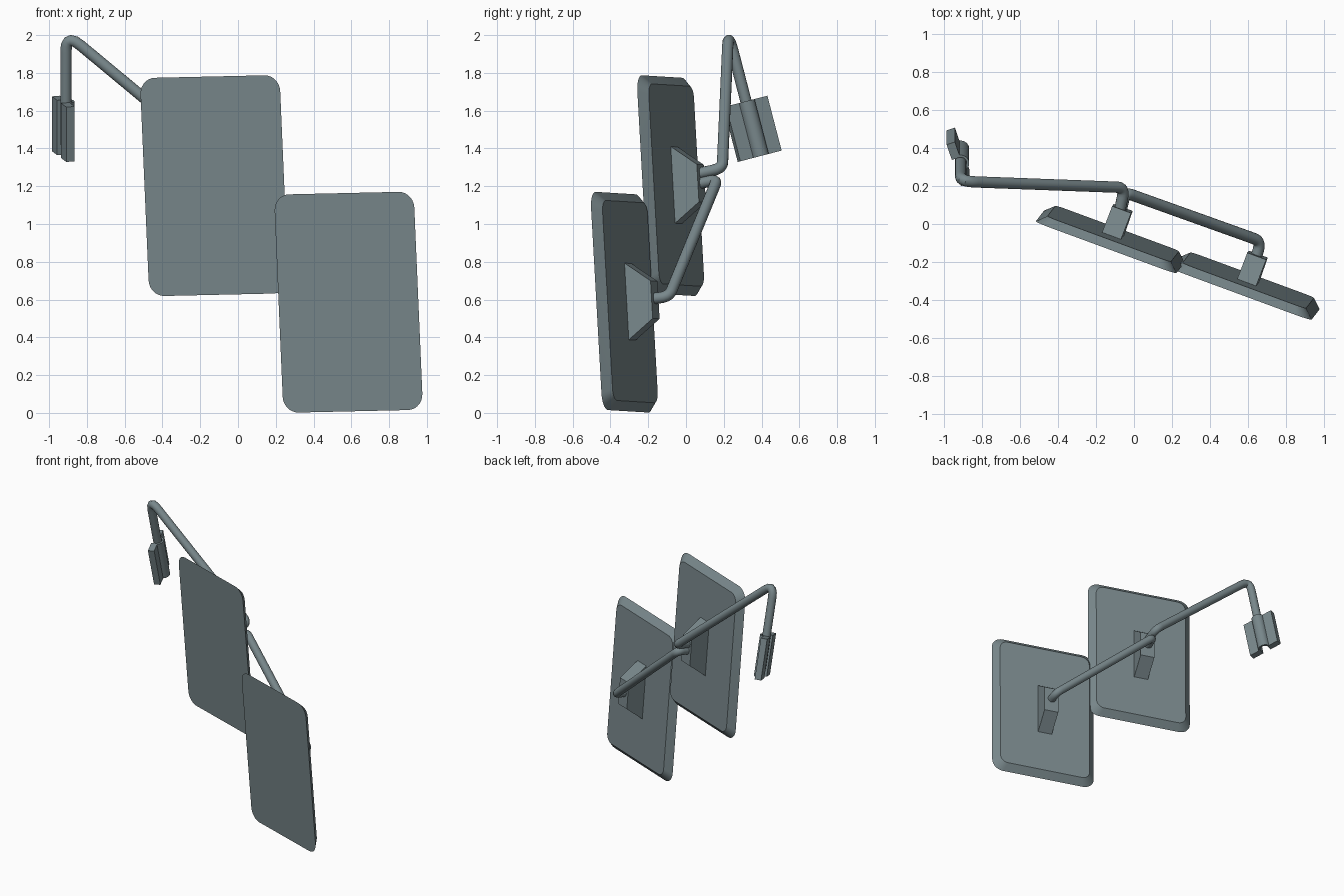
import bpy, bmesh, math
from mathutils import Vector as V

if "Cube" in bpy.data.objects:
    bpy.data.objects.remove(bpy.data.objects["Cube"])

mat = bpy.data.materials.new("blue_grey")
mat.diffuse_color = (0.19, 0.245, 0.26, 1)
mat.use_nodes = True
mat.node_tree.nodes["Principled BSDF"].inputs["Base Color"].default_value = mat.diffuse_color


def finish(ob):
    me = ob.data
    me.materials.clear()
    me.materials.append(mat)
    me.shade_smooth()
    me.set_sharp_from_angle(angle=math.radians(32))


def loft(name, bottom, top):
    """Closed solid between two matching outlines."""
    bm = bmesh.new()
    a = [bm.verts.new(p) for p in bottom]
    b = [bm.verts.new(p) for p in top]
    n = len(a)
    bm.faces.new(a[::-1])
    bm.faces.new(b)
    for i in range(n):
        j = (i + 1) % n
        bm.faces.new((a[i], a[j], b[j], b[i]))
    bmesh.ops.recalc_face_normals(bm, faces=bm.faces)
    me = bpy.data.meshes.new(name)
    bm.to_mesh(me)
    bm.free()
    ob = bpy.data.objects.new(name, me)
    bpy.context.collection.objects.link(ob)
    finish(ob)


def tube(name, pts, fillets, r=0.03):
    """Round rod along a path with filleted corners."""
    pts = [V(p) for p in pts]
    path = [pts[0]]
    for i, f in enumerate(fillets, 1):
        p = pts[i]
        a = p + (pts[i - 1] - p).normalized() * f
        b = p + (pts[i + 1] - p).normalized() * f
        for k in range(6):
            t = k / 5
            path.append(a * (1 - t) ** 2 + p * 2 * t * (1 - t) + b * t * t)
    path.append(pts[-1])
    cu = bpy.data.curves.new(name, 'CURVE')
    cu.dimensions = '3D'
    cu.bevel_depth = r
    cu.bevel_resolution = 6
    cu.use_fill_caps = True
    sp = cu.splines.new('POLY')
    sp.points.add(len(path) - 1)
    for q, p in zip(sp.points, path):
        q.co = (*p, 1)
    ob = bpy.data.objects.new(name, cu)
    bpy.context.collection.objects.link(ob)
    bpy.ops.object.select_all(action='DESELECT')
    ob.select_set(True)
    bpy.context.view_layer.objects.active = ob
    bpy.ops.object.convert(target='MESH')
    finish(bpy.context.view_layer.objects.active)


def rounded(hw, hh, r, seg=7):
    out = []
    for q, (sx, sy) in enumerate(((1, 1), (-1, 1), (-1, -1), (1, -1))):
        for k in range(seg + 1):
            t = math.pi / 2 * (q + k / seg)
            out.append((sx * (hw - r) + r * math.cos(t), sy * (hh - r) + r * math.sin(t)))
    return out


# Shared tilted frame of both panels: across, up, back
v = V((-0.043, -0.056, 0.997)).normalized()
w = V((0.343, 0.936, 0.067))
w = (w - v * w.dot(v)).normalized()
u = v.cross(w)

for tag, c in (("upper", V((-0.125, -0.094, 1.203))), ("lower", V((0.585, -0.339, 0.586)))):
    place = lambda pts, d: [c + u * x + v * y + w * d for x, y in pts]
    # panel with chamfered back
    loft(tag + "_panel", place(rounded(0.394, 0.579, 0.085), 0),
         place(rounded(0.346, 0.531, 0.06), 0.046))
    # wedge-shaped mount
    rect = lambda hw, hh: [(-hw, -hh), (hw, -hh), (hw, hh), (-hw, hh)]
    loft(tag + "_mount", place(rect(0.053, 0.205), 0.044), place(rect(0.053, 0.1), 0.187))

# rods
tube("lower_rod", [(0.64, -0.18, 0.605), (0.668, -0.09, 0.615),
                   (-0.045, 0.165, 1.235), (-0.068, 0.07, 1.215)], [0.05, 0.04])
tube("upper_rod", [(-0.075, 0.07, 1.268), (-0.05, 0.192, 1.295),
                   (-0.911, 0.224, 2.01), (-0.911, 0.377, 1.42)], [0.05, 0.1])

# end clamp: flanged channel wrapped round the rod end
d = V((0, 0.252, -0.968)).normalized()
p = V((-0.32, 0.92, 0.2395)).normalized()
n = d.cross(p).normalized()
if n.x < 0:
    n = -n
N = 10
a0 = math.asin(0.008 / 0.045)
prof = [(-0.119, -0.038), (-0.119, 0.008)]
for k in range(N + 1):
    t = math.pi - a0 - (math.pi - 2 * a0) * k / N
    prof.append((0.045 * math.cos(t), 0.045 * math.sin(t)))
prof += [(0.119, 0.008), (0.119, -0.038), (0.032, -0.038)]
for k in range(N + 1):
    t = math.pi * k / N
    prof.append((0.032 * math.cos(t), 0.032 * math.sin(t)))
prof.append((-0.032, -0.038))
c = V((-0.911, 0.357, 1.505))
loft("end_clamp", [c + p * x + n * y - d * 0.15 for x, y in prof],
     [c + p * x + n * y + d * 0.15 for x, y in prof])
